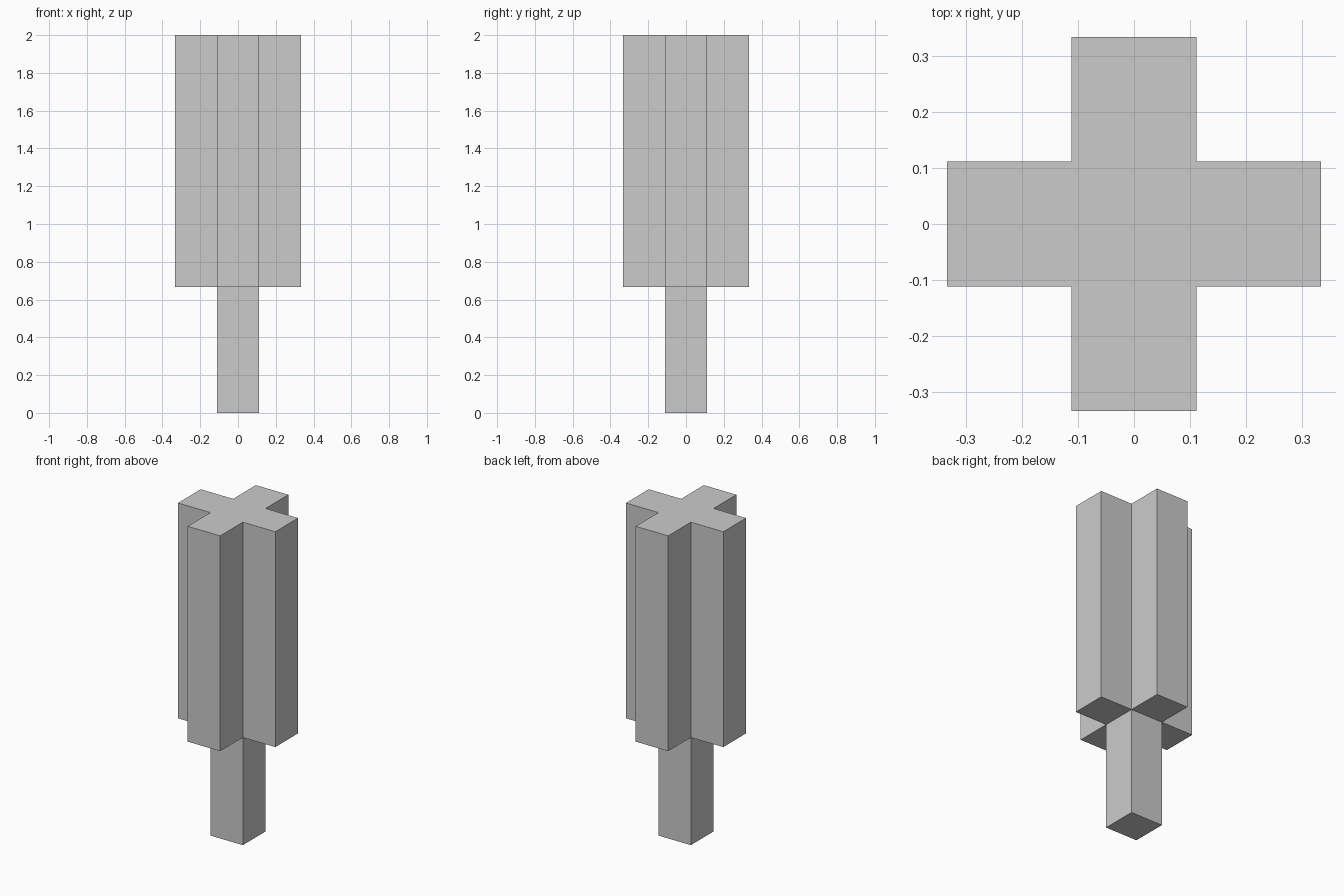
import bpy
import bmesh
from mathutils import Vector

if "Cube" in bpy.data.objects:
    bpy.data.objects.remove(bpy.data.objects["Cube"])

W = 2 / 9          # width of stem and of each arm
STEM_H = 2 / 3
TOTAL_H = 2.0


def push(bm, face, distance):
    """Extrude one face outward along its normal; return the new cap."""
    normal = face.normal.copy()
    cap = bmesh.ops.extrude_discrete_faces(bm, faces=[face])["faces"][0]
    bmesh.ops.translate(bm, verts=cap.verts, vec=normal * distance)
    bm.normal_update()
    return cap


bm = bmesh.new()

# square stem standing on the ground
bmesh.ops.create_cube(bm, size=1)
bmesh.ops.scale(bm, vec=Vector((W, W, STEM_H)), verts=bm.verts)
bmesh.ops.translate(bm, vec=Vector((0, 0, STEM_H / 2)), verts=bm.verts)
bm.normal_update()

# upper core, continuing the stem
top = next(f for f in bm.faces if f.normal.z > 0.9)
push(bm, top, TOTAL_H - STEM_H)

# four arms pushed out of the core sides
sides = [f for f in bm.faces
         if abs(f.normal.z) < 0.1 and f.calc_center_median().z > STEM_H]
for side in sides:
    push(bm, side, W)

bmesh.ops.recalc_face_normals(bm, faces=bm.faces)
mesh = bpy.data.meshes.new("cross_post")
bm.to_mesh(mesh)
bm.free()
bpy.context.collection.objects.link(bpy.data.objects.new("cross_post", mesh))
